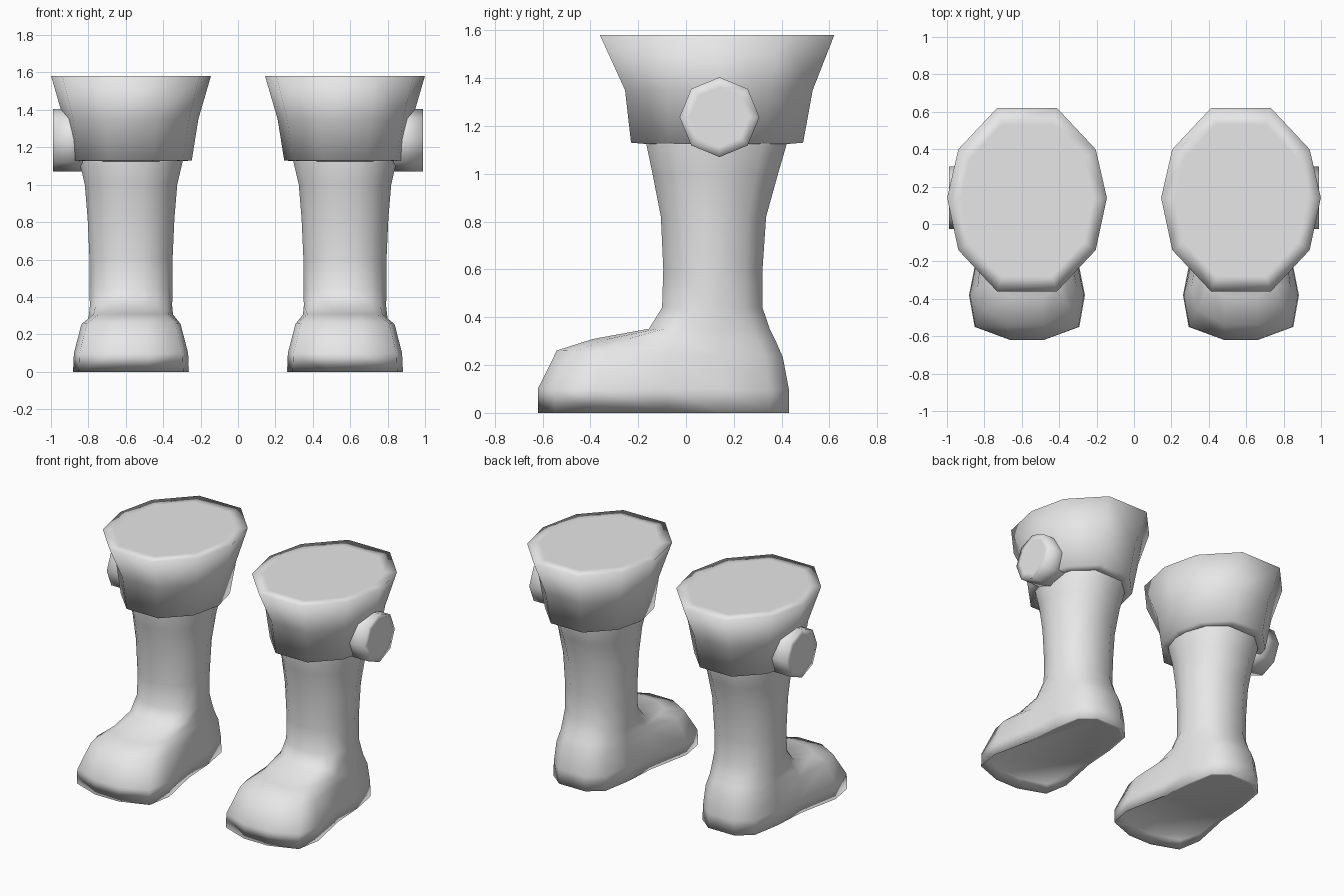
import bpy, bmesh, math

if "Cube" in bpy.data.objects:
    bpy.data.objects.remove(bpy.data.objects["Cube"])

grey = bpy.data.materials.new("plain_grey")
grey.diffuse_color = (0.8, 0.8, 0.8, 1)
grey.use_nodes = True
grey.node_tree.nodes["Principled BSDF"].inputs["Base Color"].default_value = grey.diffuse_color
CX = 0.572  # sideways distance of each boot from the middle


def loft(name, rings):
    """Skin closed rings of (x, y, z), cap both ends, smooth and mirror to the other boot."""
    bm = bmesh.new()
    loops = [[bm.verts.new(p) for p in ring] for ring in rings]
    n = len(loops[0])
    for a, b in zip(loops, loops[1:]):
        for i in range(n):
            j = (i + 1) % n
            bm.faces.new((a[i], a[j], b[j], b[i]))
    bm.faces.new(loops[0][::-1])
    bm.faces.new(loops[-1])
    bmesh.ops.recalc_face_normals(bm, faces=bm.faces[:])
    for f in bm.faces:
        f.smooth = True
    mesh = bpy.data.meshes.new(name)
    bm.to_mesh(mesh)
    bm.free()
    mesh.materials.append(grey)
    obj = bpy.data.objects.new(name, mesh)
    bpy.context.collection.objects.link(obj)
    obj.modifiers.new("other_boot", 'MIRROR').use_mirror_merge = False
    return obj


def outline(half, z):
    """Full ring from its right half (back to front); z is a function of y."""
    pts = half + [(-x, y) for x, y in reversed(half)]
    return [(CX + x, y, z(y)) for x, y in pts]


def section(unit, z, back, front, hx):
    """Level ring: a unit half outline stretched to the given extents."""
    mid, hy = (back + front) / 2, (back - front) / 2
    return outline([(x * hx, mid + y * hy) for x, y in unit], lambda y: z)


# Foot: sole outline, then rings that climb and shrink towards the ankle
sole = [(.10, .43), (.20, .35), (.235, .15), (.25, -.08), (.31, -.38), (.28, -.55), (.09, -.62)]
toe_top = [(.10, .405), (.19, .33), (.225, .15), (.235, -.08), (.265, -.34), (.235, -.46), (.09, -.54)]
instep = [(.09, .375), (.18, .30), (.22, .15), (.225, -.06), (.20, -.25), (.17, -.33), (.08, -.39)]
ankle = [(.09, .35), (.18, .28), (.22, .15), (.22, -.02), (.19, -.09), (.14, -.12), (.07, -.155)]
rings = [
    outline([(x * .93, .02 + (y - .02) * .95) for x, y in sole], lambda y: max(0, -.1 * y)),
    outline(sole, lambda y: 0),
    outline([(x * .985, y) for x, y in sole], lambda y: .10),
    outline(toe_top, lambda y: .245 - .03 * y),
    outline(instep, lambda y: .305 - .01 * y),
    outline(ankle, lambda y: .352),
]

# Shaft: level sections up into the cuff
shaft = [(.40, 1), (.82, .65), (1, .15), (1, -.2), (.86, -.6), (.62, -.83), (.30, -1)]
for z, back, front, hx in [(.44, .32, -.10, .222), (.60, .32, -.095, .222), (.82, .335, -.105, .232),
                           (1.0, .385, -.14, .247), (1.12, .42, -.165, .275), (1.16, .42, -.165, .275)]:
    rings.append(section(shaft, z, back, front, hx))
loft("boot_leg", rings)

# Flared cuff with a flat closed top
cuff = [(.375, 1), (.86, .55), (1, .02), (.86, -.55), (.375, -1)]
loft("cuff", [section(cuff, z, b, f, hx) for z, b, f, hx in [
    (1.125, .43, -.17, .27), (1.13, .49, -.23, .325), (1.35, .53, -.255, .36),
    (1.58, .62, -.36, .427), (1.58, .53, -.28, .355)]])


# Eight-sided knob on the outer side of each cuff
def knob_ring(x, r):
    return [(x, .14 + r * math.cos(i * math.pi / 4), 1.237 + r * math.sin(i * math.pi / 4)) for i in range(8)]


loft("side_knob", [knob_ring(.80, .167), knob_ring(.988, .167), knob_ring(.988, .125)])
